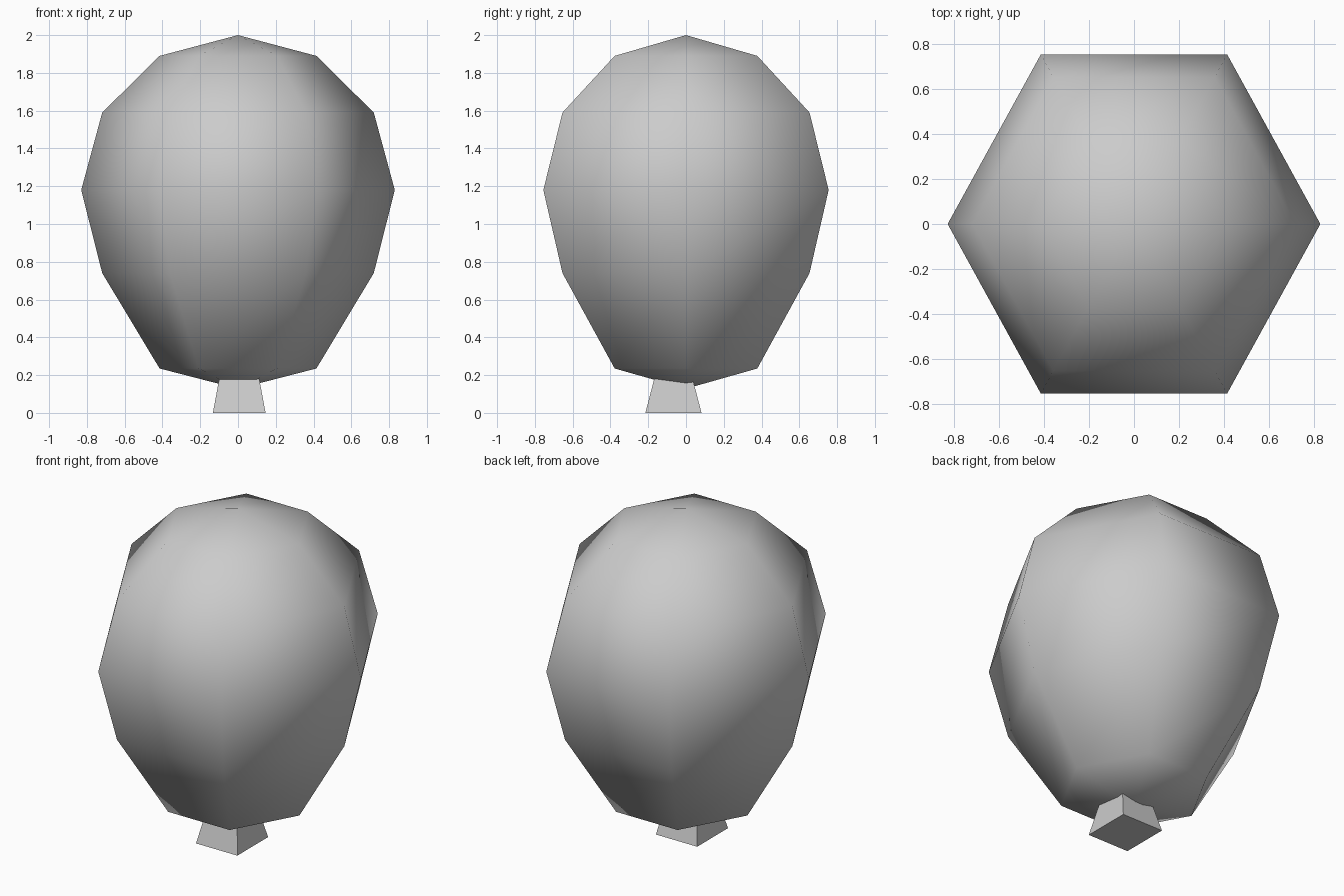
import bpy
from math import sin, cos, pi

if "Cube" in bpy.data.objects:
    bpy.data.objects.remove(bpy.data.objects["Cube"])


def make_object(name, verts, faces, smooth):
    mesh = bpy.data.meshes.new(name)
    mesh.from_pydata(verts, [], faces)
    mesh.polygons.foreach_set("use_smooth", [smooth] * len(mesh.polygons))
    mesh.update()
    obj = bpy.data.objects.new(name, mesh)
    bpy.context.collection.objects.link(obj)
    return obj


# Balloon body: six-sided lathe, profile of (radius factor, z)
SIDES, RX, RY = 6, 0.83, 0.872
profile = [(0.5, 0.235), (0.866, 0.74), (1.0, 1.18), (0.866, 1.59), (0.5, 1.89)]
verts = [(RX * f * cos(2 * pi * i / SIDES), RY * f * sin(2 * pi * i / SIDES), z)
         for f, z in profile for i in range(SIDES)]
bottom, top = len(verts), len(verts) + 1
verts += [(0, 0, 0.128), (0, 0, 2.0)]
last = (len(profile) - 1) * SIDES
faces = []
for i in range(SIDES):
    j = (i + 1) % SIDES
    faces.append((bottom, j, i))
    faces.append((last + i, last + j, top))
    for r in range(0, last, SIDES):
        faces.append((r + i, r + j, r + SIDES + j, r + SIDES + i))
make_object("balloon_body", verts, faces, True)

# Tied neck: tapered square block running up into the body
neck = [(x, y, z) for z, x0, x1, y0, y1 in
        ((0, -0.133, 0.146, -0.215, 0.082), (0.22, -0.092, 0.105, -0.158, 0.025))
        for x, y in ((x0, y0), (x1, y0), (x1, y1), (x0, y1))]
neck_faces = [(3, 2, 1, 0), (4, 5, 6, 7)]
neck_faces += [(i, (i + 1) % 4, (i + 1) % 4 + 4, i + 4) for i in range(4)]
make_object("balloon_neck", neck, neck_faces, False)
